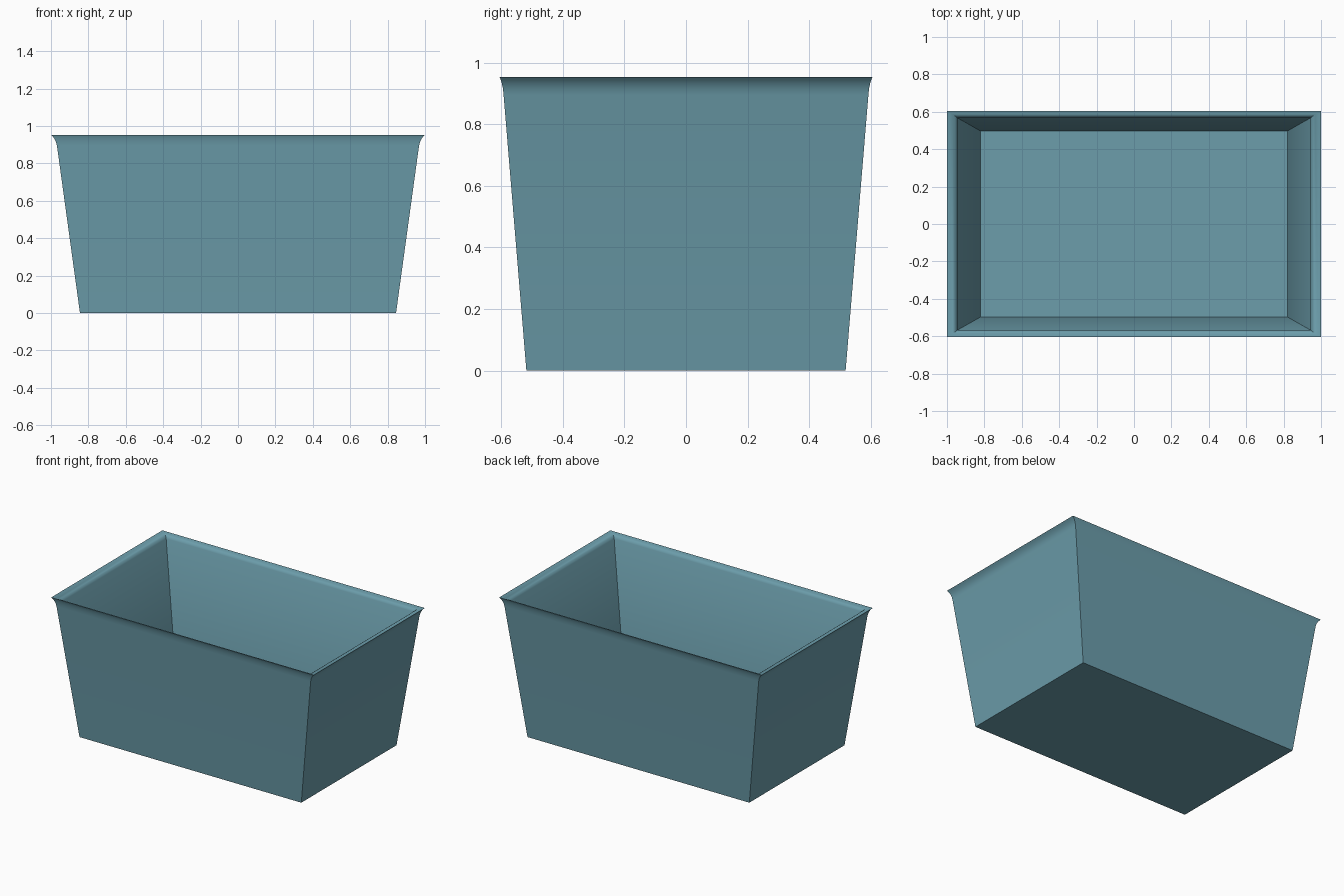
import bpy, bmesh, math

if "Cube" in bpy.data.objects:
    bpy.data.objects.remove(bpy.data.objects["Cube"])

# Wall cross-section, from the outer base over the flared lip down to the inner floor:
# (half width in x, half depth in y, height)
profile = [
    (0.845, 0.518, 0.0),
    (0.968, 0.592, 0.895),
    (0.973, 0.594, 0.915),
    (0.982, 0.598, 0.933),
    (0.990, 0.601, 0.943),
    (1.000, 0.605, 0.953),
    (0.985, 0.596, 0.951),
    (0.968, 0.585, 0.946),
    (0.955, 0.576, 0.939),
    (0.945, 0.568, 0.925),
    (0.820, 0.497, 0.028),
]


def loft_box(name, sections):
    """Join rectangular rings and close both ends."""
    bm = bmesh.new()
    rings = [[bm.verts.new((sx * hx, sy * hy, z))
              for sx, sy in ((-1, -1), (1, -1), (1, 1), (-1, 1))]
             for hx, hy, z in sections]
    for a, b in zip(rings, rings[1:]):
        for i in range(4):
            j = (i + 1) % 4
            bm.faces.new((a[i], a[j], b[j], b[i]))
    bm.faces.new(rings[0][::-1])   # underside
    bm.faces.new(rings[-1])        # inner floor
    bmesh.ops.recalc_face_normals(bm, faces=bm.faces)
    mesh = bpy.data.meshes.new(name)
    bm.to_mesh(mesh)
    bm.free()
    obj = bpy.data.objects.new(name, mesh)
    bpy.context.collection.objects.link(obj)
    return obj


# Tapered open tub with flared lip
tub = loft_box("tapered_tub", profile)
bpy.context.view_layer.objects.active = tub
tub.select_set(True)
bpy.ops.object.shade_smooth_by_angle(angle=math.radians(35))

# Blue-grey colour
mat = bpy.data.materials.new("blue_grey")
mat.diffuse_color = (0.15, 0.34, 0.41, 1.0)
mat.use_nodes = True
mat.node_tree.nodes["Principled BSDF"].inputs["Base Color"].default_value = mat.diffuse_color
tub.data.materials.append(mat)
